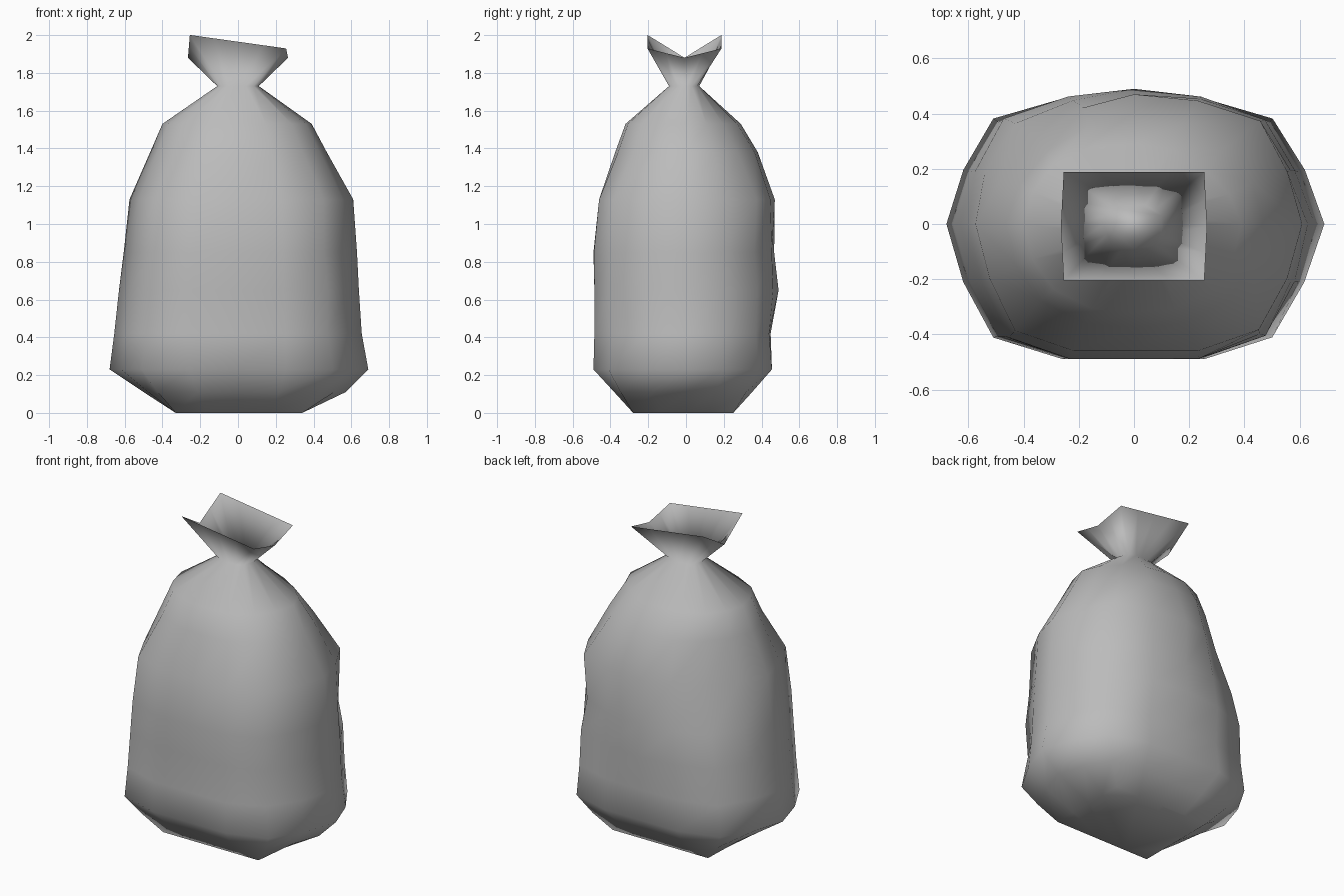
import bpy
import bmesh
from mathutils import Vector

cube = bpy.data.objects.get("Cube")
if cube:
    bpy.data.objects.remove(cube, do_unlink=True)

grey = bpy.data.materials.new("soft grey plastic")
grey.use_nodes = True
color = (0.5, 0.5, 0.5, 1)
grey.diffuse_color = color
grey.node_tree.nodes["Principled BSDF"].inputs["Base Color"].default_value = color

# Quarter cross-sections, from the side towards the front or back
ROUND = [(1, 0), (0.92, 0.4), (0.73, 0.74), (0.38, 0.96)]
BOXY = [(1, 0), (0.91, 0.43), (0.75, 0.84), (0.38, 1)]
SQUARE = [(1, 0), (1, 0.5), (1, 1), (0.5, 1)]
SOFT_SQUARE = [(1, 0), (0.95, 0.46), (0.85, 0.91), (0.43, 1)]


def section(quarter):
    """Mirror a quarter into a full loop."""
    half = quarter + [(0, 1)] + [(-x, y) for x, y in reversed(quarter)]
    return half + [(x, -y) for x, y in reversed(half[1:-1])]


def ring(quarter, z, left, right, front, back):
    """Cross-section stretched separately towards each side."""
    return [Vector((x * (right if x > 0 else left),
                    y * (back if y > 0 else front), z)) for x, y in section(quarter)]


# Sack body: section, height, then reach to -x, +x, -y, +y
body = [ring(*r) for r in [
    (SQUARE, 0.00, 0.33, 0.34, 0.28, 0.25),
    (SOFT_SQUARE, 0.11, 0.50, 0.51, 0.38, 0.35),
    (BOXY, 0.23, 0.68, 0.67, 0.49, 0.455),
    (BOXY, 0.42, 0.655, 0.655, 0.485, 0.44),
    (BOXY, 0.65, 0.63, 0.64, 0.485, 0.455),
    (BOXY, 0.85, 0.605, 0.63, 0.49, 0.455),
    (BOXY, 1.13, 0.575, 0.61, 0.46, 0.445),
    (ROUND, 1.38, 0.465, 0.47, 0.375, 0.38),
    (ROUND, 1.53, 0.40, 0.39, 0.32, 0.29),
    (BOXY, 1.73, 0.11, 0.11, 0.09, 0.07),
]]

# Soft dents and bulges: centre, radius, push
DENTS = [
    ((0.51, 0, 0.11), 0.3, (0.06, 0, 0)),
    ((0, 0.455, 0.65), 0.3, (0, 0.035, 0)),
    ((0, 0.445, 1.13), 0.25, (0, 0.025, 0)),
    ((-0.43, 0.37, 1.13), 0.4, (0.08, -0.06, 0)),
    ((0.3, 0.24, 1.53), 0.25, (-0.03, -0.02, 0)),
    ((0.47, 0.38, 0.85), 0.25, (-0.03, -0.02, 0)),
    ((0.47, -0.41, 0.9), 0.3, (-0.02, 0.015, 0)),
    ((0.5, -0.41, 0.42), 0.2, (-0.02, 0.02, 0)),
]
for loop in body[1:-1]:
    for p in loop:
        start = p.copy()
        for centre, radius, push in DENTS:
            weight = max(0, 1 - (start - Vector(centre)).length / radius)
            p += Vector(push) * weight

# Flared mouth: square saddle-shaped rim, taller towards -x, dipping at the sides
mouth = []
for x, y in section(SQUARE):
    lift = abs(y)
    px = x * (0.265 - 0.01 * lift)
    peak = 1.965 - 0.14 * px
    mouth.append(Vector((px, 0.196 * y - 0.008, 1.88 + (peak - 1.88) * lift)))

# Skin the loops, close the base and the pinched neck, leave the mouth open
bm = bmesh.new()
loops = [[bm.verts.new(p) for p in r] for r in body + [mouth]]
for low, high in zip(loops, loops[1:]):
    for i in range(len(low)):
        j = (i + 1) % len(low)
        bm.faces.new((low[i], low[j], high[j], high[i]))
bm.faces.new(list(reversed(loops[0])))
bm.faces.new(loops[-2])
for f in bm.faces:
    f.smooth = True

mesh = bpy.data.meshes.new("tied_sack")
bm.to_mesh(mesh)
bm.free()
mesh.materials.append(grey)
sack = bpy.data.objects.new("tied_sack", mesh)
bpy.context.collection.objects.link(sack)
